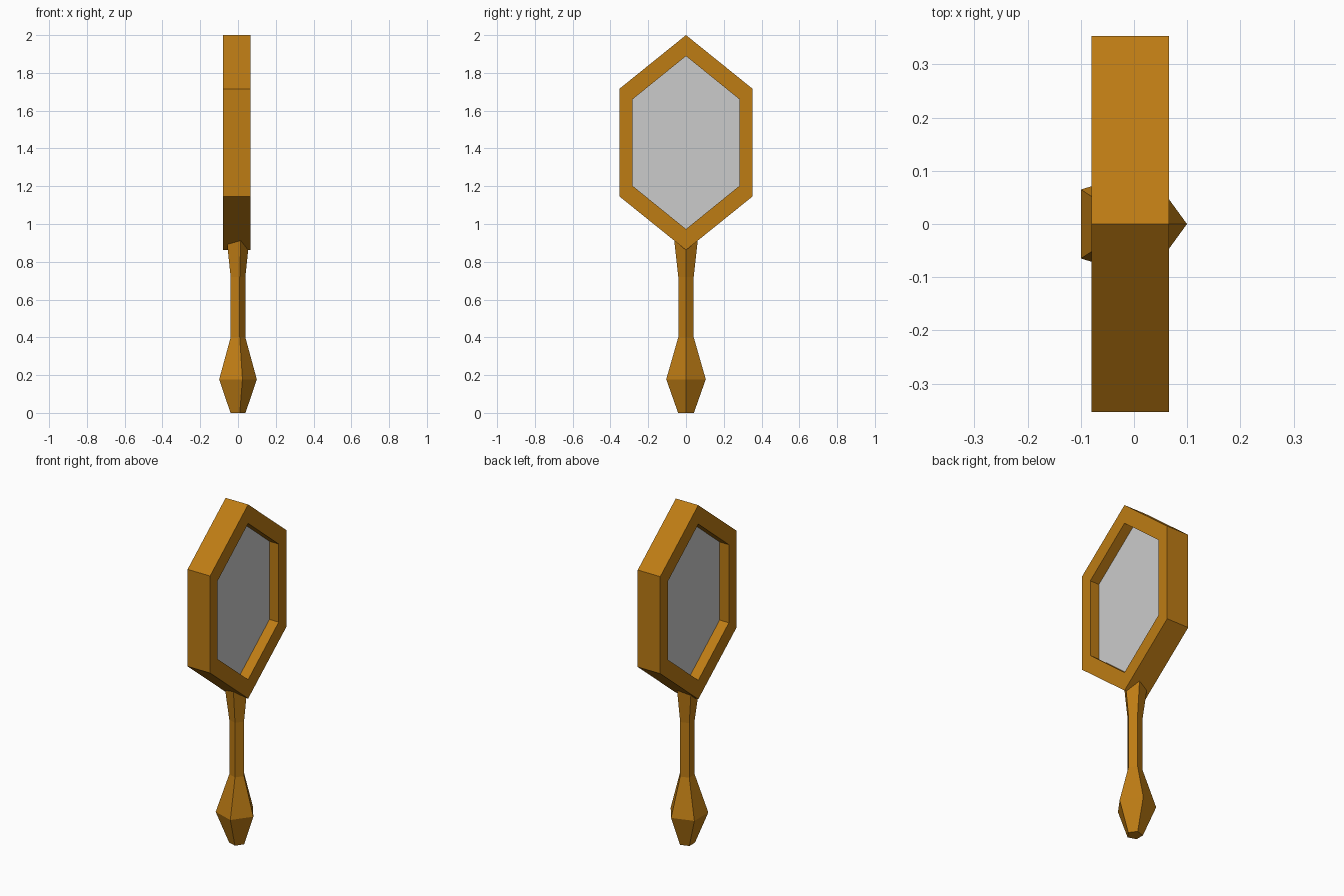
import bpy, bmesh
from math import sin, cos, pi

if "Cube" in bpy.data.objects:
    bpy.data.objects.remove(bpy.data.objects["Cube"])

wood = bpy.data.materials.new("wood")
wood.diffuse_color = (0.51, 0.2, 0.007, 1)
wood.use_nodes = True
wood.node_tree.nodes["Principled BSDF"].inputs["Base Color"].default_value = wood.diffuse_color


def loft(name, rings, closed=False, mat=None):
    """Skin a list of equal-length rings; either cap the ends or join last to first."""
    bm = bmesh.new()
    loops = [[bm.verts.new(p) for p in ring] for ring in rings]
    n = len(loops[0])
    pairs = list(zip(loops, loops[1:]))
    if closed:
        pairs.append((loops[-1], loops[0]))
    else:
        bm.faces.new(loops[0])
        bm.faces.new(loops[-1])
    for a, b in pairs:
        for i in range(n):
            j = (i + 1) % n
            bm.faces.new((a[i], a[j], b[j], b[i]))
    bmesh.ops.recalc_face_normals(bm, faces=bm.faces)
    mesh = bpy.data.meshes.new(name)
    bm.to_mesh(mesh)
    bm.free()
    obj = bpy.data.objects.new(name, mesh)
    bpy.context.collection.objects.link(obj)
    if mat:
        mesh.materials.append(mat)
    return obj


def hexagon(x, half_width, half_height, zc=1.431):
    """Tall pointed hexagon in the YZ plane."""
    ry = half_width / cos(pi / 6)
    return [(x, ry * sin(i * pi / 3), zc + half_height * cos(i * pi / 3)) for i in range(6)]


def pentagon(z, r):
    """Handle section: corner towards +x, flat towards -x, extents centred on x = 0."""
    shift = -r * (1 - cos(pi / 5)) / 2
    return [(shift + r * cos(i * 2 * pi / 5), r * sin(i * 2 * pi / 5), z) for i in range(5)]


# Hexagonal frame ring
BACK, FRONT = -0.08, 0.066
outer, inner = (0.353, 0.569), (0.283, 0.458)
loft("frame", [hexagon(BACK, *outer), hexagon(FRONT, *outer),
               hexagon(FRONT, *inner), hexagon(BACK, *inner)], closed=True, mat=wood)

# Recessed mirror glass, visible from both sides
loft("mirror_glass", [hexagon(-0.02, 0.286, 0.462), hexagon(0.006, 0.286, 0.462)])

# Five-sided handle: foot, bulge, grip, flare into the frame
profile = [(0, 0.044), (0.178, 0.11), (0.4, 0.043), (0.72, 0.043), (0.925, 0.067)]
loft("handle", [pentagon(z, r) for z, r in profile], mat=wood)
